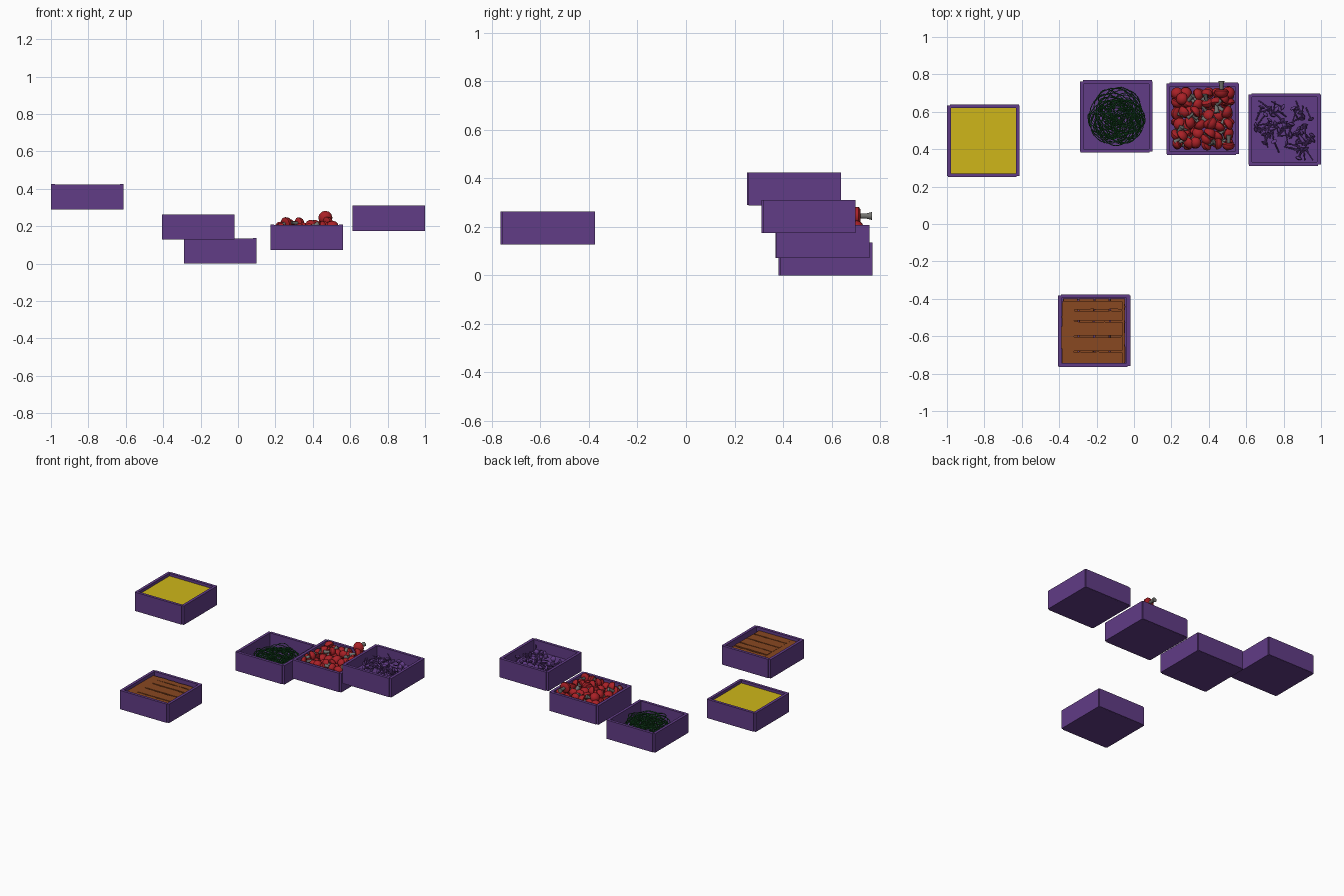
import bpy, bmesh, math, random
from mathutils import Vector, Matrix

if "Cube" in bpy.data.objects:
    bpy.data.objects.remove(bpy.data.objects["Cube"])

random.seed(7)
U = random.uniform


def material(name, rgb):
    m = bpy.data.materials.new(name)
    m.diffuse_color = (*rgb, 1)
    m.use_nodes = True
    m.node_tree.nodes["Principled BSDF"].inputs["Base Color"].default_value = m.diffuse_color
    return m


PURPLE = material("purple", (0.12, 0.045, 0.24))
YELLOW = material("yellow", (0.62, 0.47, 0.01))
BROWN = material("brown", (0.25, 0.065, 0.015))
GREEN = material("green", (0.01, 0.09, 0.02))
RED = material("red", (0.40, 0.015, 0.02))
GREY = material("grey", (0.17, 0.17, 0.16))


def finish(bm, name, loc, mats, smooth=False):
    bmesh.ops.recalc_face_normals(bm, faces=bm.faces)
    me = bpy.data.meshes.new(name)
    bm.to_mesh(me)
    bm.free()
    for m in mats:
        me.materials.append(m)
    ob = bpy.data.objects.new(name, me)
    bpy.context.collection.objects.link(ob)
    ob.location = loc
    if smooth:
        bpy.ops.object.select_all(action='DESELECT')
        ob.select_set(True)
        bpy.context.view_layer.objects.active = ob
        bpy.ops.object.shade_smooth_by_angle(angle=math.radians(40))
    return ob


def block(bm, center, size):
    bmesh.ops.create_cube(bm, size=1, matrix=Matrix.Translation(center)
                          @ Matrix.Diagonal((*size, 1)))


def revolve(bm, profile, mat, sides, index):
    """Solid of revolution about local z, profile given as (radius, height)."""
    rings = []
    for r, h in profile:
        n = 1 if r == 0 else sides
        rings.append([bm.verts.new(mat @ Vector((
            r * math.cos(math.tau * i / sides), r * math.sin(math.tau * i / sides), h)))
            for i in range(n)])
    for a, b in zip(rings, rings[1:]):
        for i in range(sides):
            j = (i + 1) % sides
            if len(a) == 1:
                vs = (a[0], b[i], b[j])
            elif len(b) == 1:
                vs = (a[i], a[j], b[0])
            else:
                vs = (a[i], a[j], b[j], b[i])
            bm.faces.new(vs).material_index = index


def pose(pos, direction):
    return Matrix.Translation(pos) @ Vector(direction).to_track_quat('Z', 'Y').to_matrix().to_4x4()


# open crates: floor and four boards
H = 0.136
CRATES = {
    "yellow_crate": (-0.805, 0.445, 0.289, 0.02),
    "plank_crate": (-0.213, -0.57, 0.128, 0.02),
    "vine_crate": (-0.095, 0.575, 0.0, 0.03),
    "mushroom_crate": (0.367, 0.562, 0.072, 0.02),
    "spike_crate": (0.805, 0.505, 0.175, 0.06),
}
for name, (x, y, z, floor) in CRATES.items():
    bm = bmesh.new()
    block(bm, (0, 0, floor / 2), (0.375, 0.375, floor))
    for s in (-1, 1):
        block(bm, (s * 0.184, 0, H / 2), (0.02, 0.376, H))
        block(bm, (0.006 * s, s * 0.184, H / 2), (0.368, 0.02, H - 0.001))
    finish(bm, name, (x, y, z), [PURPLE])

# yellow filling
bm = bmesh.new()
block(bm, (0, 0, 0.068), (0.35, 0.35, 0.096))
finish(bm, "yellow_filling", CRATES["yellow_crate"][:3], [YELLOW])


# uneven planks
def plank(bm, center, length, width, thick, along_x):
    rings = []
    n = 9
    for i in range(n):
        t = (i / (n - 1) - 0.5) * length
        w0, w1 = (width / 2 - U(0, 0.005) for _ in range(2))
        ring = []
        for s, h in ((-w0, -thick / 2), (w1, -thick / 2), (w1, thick / 2), (-w0, thick / 2)):
            p = Vector((t, s, h)) if along_x else Vector((s, t, h))
            ring.append(bm.verts.new(p + Vector(center)))
        rings.append(ring)
    for a, b in zip(rings, rings[1:]):
        for i in range(4):
            bm.faces.new((a[i], a[(i + 1) % 4], b[(i + 1) % 4], b[i]))
    bm.faces.new(rings[0])
    bm.faces.new(rings[-1])


bm = bmesh.new()
for layer in range(3):
    for k in range(4):
        plank(bm, (-0.126 + 0.084 * k, 0, 0.033 + 0.024 * layer), 0.345, 0.082, 0.022, False)
for y0, y1 in ((-0.178, -0.112), (-0.11, -0.032), (-0.03, 0.048), (0.05, 0.108), (0.11, 0.16)):
    plank(bm, (0.022, (y0 + y1) / 2, 0.105 + U(-0.002, 0.002)), 0.26, y1 - y0, 0.022, True)
plank(bm, (-0.14, -0.01, 0.103), 0.335, 0.07, 0.022, False)
finish(bm, "planks", CRATES["plank_crate"][:3], [BROWN])

# tangled vine: one long winding strand
cu = bpy.data.curves.new("vine_tangle", 'CURVE')
cu.dimensions = '3D'
cu.bevel_depth = 0.0024
cu.bevel_resolution = 1
cu.resolution_u = 3
loops, steps = 46, 10
sp = cu.splines.new('NURBS')
sp.points.add(loops * steps - 1)
for k in range(loops):
    off = Vector((U(-0.06, 0.06), U(-0.06, 0.06)))
    rad = 0.165 - off.length if k % 3 else U(0.06, 0.10)
    squash, turn = U(0.55, 1), U(0, math.tau)
    tilt, level = U(-0.02, 0.02), U(0.055, 0.105)
    for i in range(steps):
        a = math.tau * i / steps
        p = Vector((rad * math.cos(a), rad * squash * math.sin(a)))
        p.rotate(Matrix.Rotation(turn, 2))
        z = level + tilt * math.sin(a) + U(-0.008, 0.008)
        sp.points[k * steps + i].co = (p.x + off.x, p.y + off.y, z, 1)
sp.order_u = 4
sp.use_endpoint_u = True
ob = bpy.data.objects.new("vine_tangle", cu)
cu.materials.append(GREEN)
bpy.context.collection.objects.link(ob)
ob.location = CRATES["vine_crate"][:3]
bpy.ops.object.select_all(action='DESELECT')
ob.select_set(True)
bpy.context.view_layer.objects.active = ob
bpy.ops.object.convert(target='MESH')

# red mushrooms with flared grey stems
CAP = [(0, -0.012), (0.026, -0.012), (0.036, -0.004), (0.035, 0.008),
       (0.028, 0.021), (0.016, 0.029), (0, 0.032)]
STEM = [(0, -0.056), (0.016, -0.056), (0.011, -0.035), (0.010, -0.008), (0, -0.008)]


def mushroom(bm, pos, direction, scale):
    m = pose(pos, direction) @ Matrix.Scale(scale, 4)
    revolve(bm, CAP, m, 12, 0)
    revolve(bm, STEM, m, 10, 1)


bm = bmesh.new()
for n, span, z in ((6, 0.132, 0.065), (6, 0.135, 0.115), (4, 0.10, 0.137)):
    for i in range(n):
        for j in range(n):
            p = Vector((-span + 2 * span * i / (n - 1) + U(-0.012, 0.012),
                        -span + 2 * span * j / (n - 1) + U(-0.012, 0.012), z + U(-0.012, 0.012)))
            p.x = max(-0.138, min(0.138, p.x))
            p.y = max(-0.138, min(0.138, p.y))
            while True:
                d = Vector((U(-1, 1), U(-1, 1), U(-0.6, 0.7))).normalized()
                tip = p - d * 0.056
                if max(abs(tip.x), abs(tip.y)) < 0.155 and tip.z < 0.15:
                    break
            if n == 4 and U(0, 1) < 0.45:
                continue
            mushroom(bm, p, d, U(0.85, 1.0))
mushroom(bm, Vector((0.10, 0.145, 0.173)), (0, -1, 0), 1.05)
finish(bm, "red_mushrooms", CRATES["mushroom_crate"][:3], [RED, GREY], True)

# thin purple spikes with flat flared heads
SPIKE = [(0, 0.040), (0.010, 0.038), (0.018, 0.032), (0.016, 0.029), (0.005, 0.024),
         (0.0035, 0.0), (0.0035, -0.042), (0, -0.044)]
bm = bmesh.new()
for k in range(52):
    p = Vector((U(-0.135, 0.135), U(-0.135, 0.135), U(0.075, 0.098)))
    a = U(0, math.tau)
    d = Vector((math.cos(a), math.sin(a), U(-0.45, 0.6))).normalized()
    for ax in (0, 1):
        lim = 0.165 - 0.044 * abs(d[ax])
        p[ax] = max(-lim, min(lim, p[ax]))
    revolve(bm, SPIKE, pose(p, d), 8, 0)
finish(bm, "purple_spikes", CRATES["spike_crate"][:3], [PURPLE], True)
